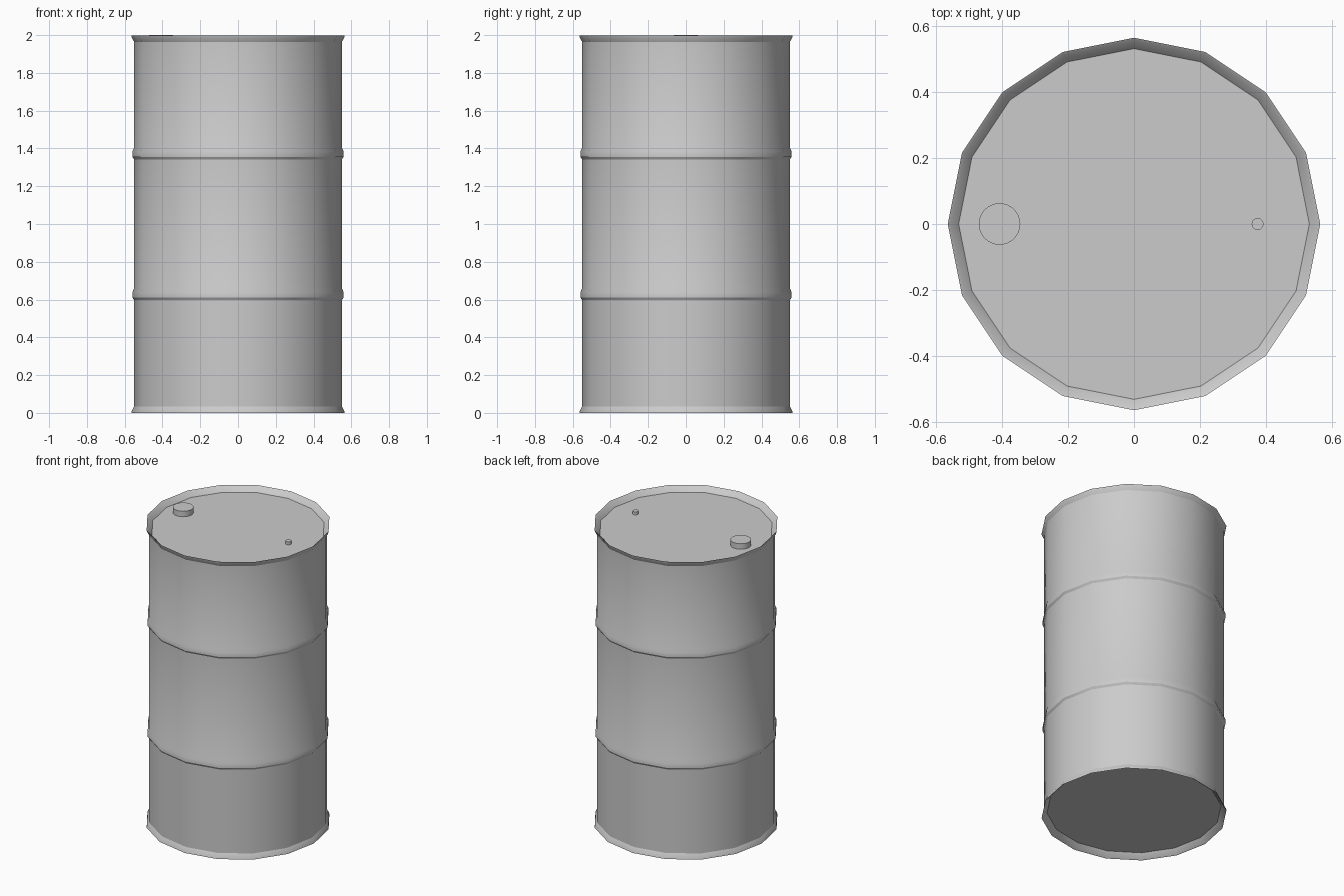
import bpy, bmesh, math

cube = bpy.data.objects.get("Cube")
if cube:
    bpy.data.objects.remove(cube, do_unlink=True)

steel = bpy.data.materials.new("grey_steel")
steel.use_nodes = True
COLOUR = (0.6, 0.6, 0.6, 1)
steel.diffuse_color = COLOUR
steel.node_tree.nodes["Principled BSDF"].inputs["Base Color"].default_value = COLOUR


def lathe(name, profile, sides, x=0.0):
    """Revolve an open (radius, z) profile, listed bottom to top, and cap both ends."""
    bm = bmesh.new()
    rings = []
    for r, z in profile:
        angles = [2 * math.pi * i / sides for i in range(sides)]
        rings.append([bm.verts.new((r * math.cos(a), r * math.sin(a), z)) for a in angles])
    for low, high in zip(rings, rings[1:]):
        for i in range(sides):
            j = (i + 1) % sides
            bm.faces.new((low[i], low[j], high[j], high[i]))
    bm.faces.new(rings[0][::-1])
    bm.faces.new(rings[-1])
    mesh = bpy.data.meshes.new(name)
    bm.to_mesh(mesh)
    bm.free()
    mesh.materials.append(steel)
    obj = bpy.data.objects.new(name, mesh)
    obj.location.x = x
    bpy.context.collection.objects.link(obj)
    bpy.ops.object.select_all(action="DESELECT")
    obj.select_set(True)
    bpy.context.view_layer.objects.active = obj
    bpy.ops.object.shade_smooth_by_angle(angle=math.radians(24))
    return obj


BODY = 0.55
HEIGHT = 1.998
LID = 0.035

# Flared rim with a recessed end plate, from the plate outwards
rim = [(0.532, LID), (0.556, 0.006), (0.565, 0), (0.562, 0.012), (BODY, 0.034)]


# Raised hoop around the barrel
def hoop(z):
    return [(BODY, z - 0.032), (0.559, z - 0.018), (0.559, z + 0.01), (BODY, z + 0.031)]


# Barrel shell
top_rim = [(r, HEIGHT - z) for r, z in reversed(rim)]
lathe("barrel_shell", rim + hoop(0.629) + hoop(1.374) + top_rim, 16)

# Bungs on the lid
lid_z = HEIGHT - LID
lathe("large_bung", [(0.063, lid_z - 0.005), (0.063, 2.0)], 32, -0.408)
lathe("small_bung", [(0.018, lid_z - 0.005), (0.018, lid_z + 0.02)], 24, 0.375)
